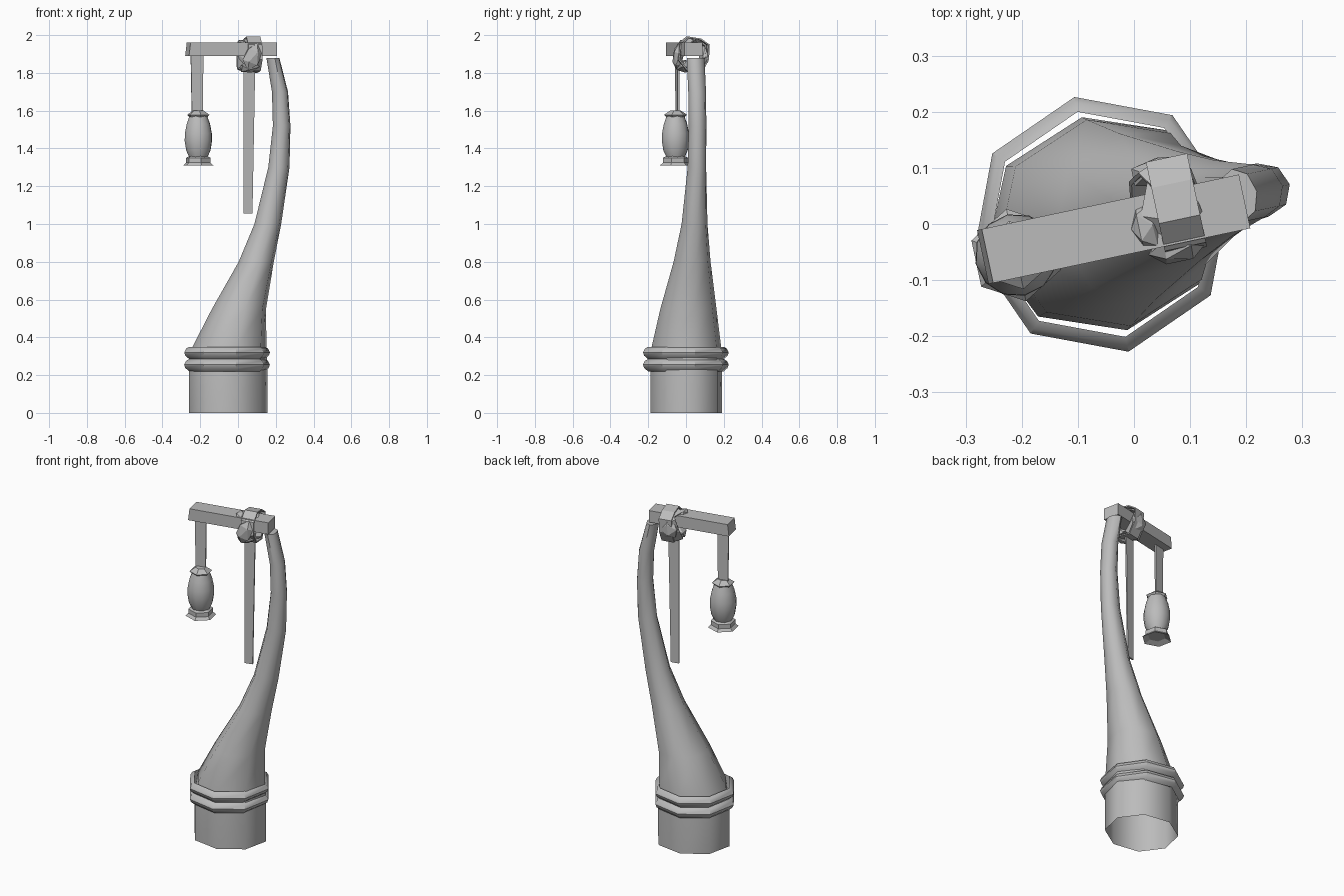
import bpy, bmesh, math
from mathutils import Matrix, Vector

cube = bpy.data.objects.get("Cube")
if cube:
    bpy.data.objects.remove(cube, do_unlink=True)

grey = bpy.data.materials.new("plain_grey")
grey.use_nodes = True
grey.diffuse_color = (0.5, 0.5, 0.5, 1)
grey.node_tree.nodes["Principled BSDF"].inputs["Base Color"].default_value = (0.5, 0.5, 0.5, 1)

# The whole post is turned slightly about its foot; u runs along the beam
FRAME = Matrix.Translation((-0.055, 0, 0)) @ Matrix.Rotation(math.radians(12), 4, "Z")


def finish(name, bm, smooth=0, fix=True):
    if fix:
        bmesh.ops.recalc_face_normals(bm, faces=bm.faces)
    me = bpy.data.meshes.new(name)
    bm.to_mesh(me)
    bm.free()
    me.materials.append(grey)
    if smooth:
        me.shade_smooth()
        me.set_sharp_from_angle(angle=math.radians(smooth))
    ob = bpy.data.objects.new(name, me)
    bpy.context.scene.collection.objects.link(ob)
    ob.matrix_world = FRAME
    return ob


def loft(name, sections, sides, phase=0, smooth=0, caps=(False, True), loop=False):
    """Skin elliptical sections given as (u, v, ru, rv, z)."""
    bm = bmesh.new()
    rings = []
    for u, v, ru, rv, z in sections:
        angles = [math.radians(phase) + math.tau * i / sides for i in range(sides)]
        rings.append([bm.verts.new((u + ru * math.cos(a), v + rv * math.sin(a), z)) for a in angles])
    pairs = list(zip(rings, rings[1:])) + ([(rings[-1], rings[0])] if loop else [])
    for a, b in pairs:
        for i in range(sides):
            j = (i + 1) % sides
            bm.faces.new((a[i], a[j], b[j], b[i]))
    if caps[0]:
        bm.faces.new(rings[0][::-1])
    if caps[1]:
        bm.faces.new(rings[-1])
    return finish(name, bm, smooth)


def turned(name, u, v, profile, sides, phase=0, **kw):
    return loft(name, [(u, v, r, r, z) for r, z in profile], sides, phase, **kw)


def slab(name, bottom, top):
    """Box between two rectangles given as (u0, u1, v0, v1, z)."""
    bm = bmesh.new()
    for u0, u1, v0, v1, z in (bottom, top):
        for u in (u0, u1):
            for v in (v0, v1):
                bm.verts.new((u, v, z))
    bmesh.ops.convex_hull(bm, input=bm.verts)
    bmesh.ops.dissolve_limit(bm, angle_limit=0.01, verts=bm.verts, edges=bm.edges)
    return finish(name, bm)


# Hollow foot flowing into the curved, tapering trunk: (z, x min, x max, half depth)
outline = [
    (0, -0.265, 0.16, 0.194), (0.22, -0.265, 0.16, 0.194), (0.35, -0.245, 0.155, 0.188),
    (0.55, -0.14, 0.153, 0.152), (0.8, 0.005, 0.195, 0.1), (1.0, 0.09, 0.235, 0.07),
    (1.3, 0.165, 0.28, 0.05), (1.52, 0.19, 0.285, 0.048), (1.7, 0.185, 0.272, 0.048),
    (1.88, 0.155, 0.225, 0.048),
]
loft("trunk", [((a + b) / 2 + 0.055, 0, (b - a) / 2, d, z) for z, a, b, d in outline], 8, smooth=50)

# Two rounded bands around the foot
for name, z in (("lower_band", 0.22), ("upper_band", 0.285)):
    turned(name, -0.003, 0, [(0.205, z), (0.226, z + 0.018), (0.232, z + 0.035),
           (0.222, z + 0.055), (0.205, z + 0.065)], 8, smooth=40, caps=(False, False), loop=True)

# Beam and the straps hanging from it
slab("beam", (-0.222, 0.255, -0.062, 0.036, 1.89), (-0.2135, 0.255, -0.062, 0.036, 1.96))
slab("lantern_strap", (-0.196, -0.138, -0.016, -0.007, 1.57), (-0.202, -0.134, -0.016, -0.007, 1.9))
slab("hanging_strap", (0.087, 0.135, 0.002, 0.011, 1.055), (0.087, 0.15, 0.002, 0.011, 1.85))

# Lantern
LU, LV = -0.163, -0.022
turned("lantern_base", LU, LV, [(0.05, 1.325), (0.084, 1.31), (0.068, 1.325), (0.068, 1.35),
       (0.05, 1.36)], 6, 30, caps=(True, True))
turned("lantern_body", LU, LV, [(0.05, 1.355), (0.066, 1.39), (0.074, 1.44), (0.073, 1.48),
       (0.063, 1.53), (0.047, 1.575)], 12, smooth=40)
turned("lantern_cap", LU, LV, [(0.045, 1.56), (0.062, 1.578), (0.03, 1.6)], 6, 30, caps=(True, True))

# Cloth wrapped loosely around the beam
WRAP = [(-0.07, 1.95), (-0.02, 1.992), (0.045, 1.982), (0.092, 1.95), (0.088, 1.87),
        (0.05, 1.8), (-0.03, 1.81), (-0.078, 1.87)]


def wrap(name, u, width, turn, lean, scale):
    bm = bmesh.new()
    mid = Vector((u, 0, 1.895))
    spin = Matrix.Rotation(math.radians(turn), 3, "Z") @ Matrix.Rotation(math.radians(lean), 3, "Y")
    rows = []
    for v, z in WRAP:
        rows.append([bm.verts.new(mid + spin @ Vector((s * width, v * scale, (z - mid.z) * scale)))
                     for s in (-0.5, 0.5)])
    for i, a in enumerate(rows):
        b = rows[(i + 1) % len(rows)]
        bm.faces.new((a[0], a[1], b[1], b[0]))
    ob = finish(name, bm)
    thick = ob.modifiers.new("thickness", "SOLIDIFY")
    thick.thickness = 0.008


wrap("cloth_wrap", 0.135, 0.075, 0, 0, 1)
wrap("crossed_wrap", 0.12, 0.05, 22, 18, 0.93)
wrap("back_wrap", 0.12, 0.045, -20, -18, 0.9)


# Knot lumps and folded ends
def lump(name, place, size, lean):
    bm = bmesh.new()
    m = (Matrix.Translation(place) @ Matrix.Rotation(math.radians(lean), 4, "Y")
         @ Matrix.Diagonal((*size, 1)))
    bmesh.ops.create_icosphere(bm, subdivisions=1, radius=1, matrix=m)
    finish(name, bm)


lump("front_knot", (0.12, -0.07, 1.885), (0.05, 0.028, 0.075), 20)
lump("lower_knot", (0.115, -0.03, 1.835), (0.06, 0.05, 0.035), -15)
lump("back_knot", (0.12, 0.07, 1.89), (0.06, 0.03, 0.06), -25)
lump("side_fold", (0.075, -0.02, 1.955), (0.03, 0.045, 0.022), 30)
